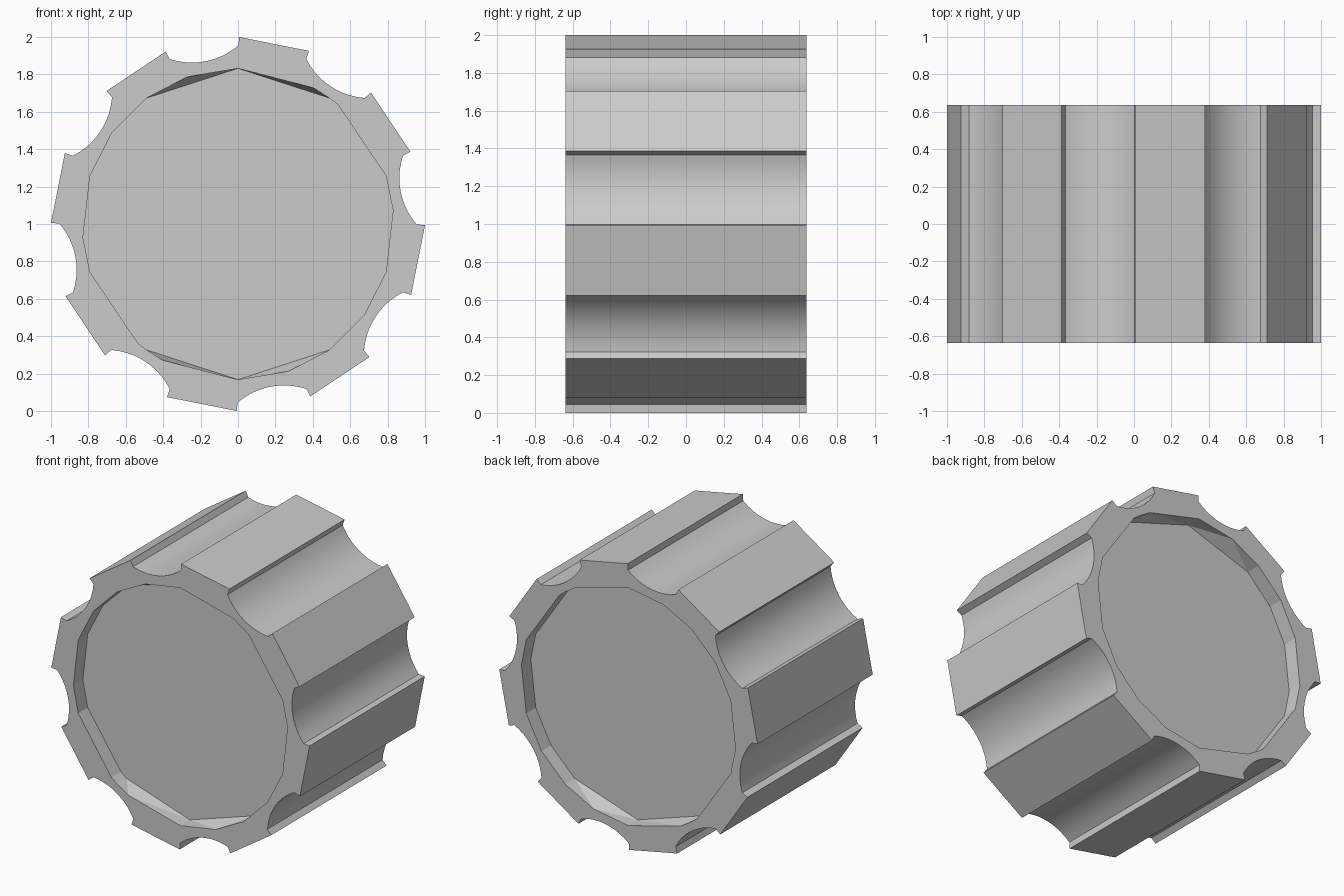
import bpy, bmesh
from math import sin, cos, radians, sqrt

if "Cube" in bpy.data.objects:
    bpy.data.objects.remove(bpy.data.objects["Cube"])

HALF = 0.637      # half length along y
DEPTH = 0.105     # recess depth at each end
CZ = 1.0          # height of the axis
SEG = 10          # segments per groove


def polar(r, deg):
    # clockwise angle from straight up, seen from the front
    return r * sin(radians(deg)), CZ + r * cos(radians(deg))


def groove(deg):
    # lip, shallow arc, lip : (radial, tangential) points turned to the groove angle
    half, low, R = 0.188, 0.887, 0.382
    pts = [(0.98, -0.2)]
    for i in range(SEG + 1):
        t = -half + 2 * half * i / SEG
        pts.append((low + R - sqrt(R * R - t * t), t))
    pts.append((0.98, 0.2))
    s, c = sin(radians(deg)), cos(radians(deg))
    return [(r * s + t * c, CZ + r * c - t * s) for r, t in pts]


# outer profile: eight grooves joined by flat lobes
profile, smooth = [], []
for k in range(8):
    profile += groove(-11.2 + 45 * k)
    smooth += [False] + [True] * SEG + [False, False]

# recess outline: (angle, also on the floor), half turn repeated
half_rim = [(0, 1), (29, 0), (36, 1), (40, 1), (72, 1), (85, 1),
            (108, 1), (126, 1), (144, 1), (161, 0)]
rim = half_rim + [(a + 180, f) for a, f in half_rim]

bm = bmesh.new()


def ring(points, y):
    return [bm.verts.new((x, y, z)) for x, z in points]


# fluted outside wall
ends = [ring(profile, -HALF), ring(profile, HALF)]
n = len(profile)
for i in range(n):
    j = (i + 1) % n
    f = bm.faces.new((ends[0][i], ends[0][j], ends[1][j], ends[1][i]))
    f.smooth = smooth[i]

# both ends: flat rim, recess wall, recess floor
for side, outer in zip((-1, 1), ends):
    inner = ring([polar(0.832, a) for a, _ in rim], side * HALF)
    floor = [bm.verts.new((v.co.x, side * (HALF - DEPTH), v.co.z)) if f else None
             for v, (_, f) in zip(inner, rim)]
    m = len(rim)
    for i in range(m):
        j, h = (i + 1) % m, i - 1
        if floor[i] and floor[j]:
            bm.faces.new((inner[i], inner[j], floor[j], floor[i]))
        elif floor[i]:
            bm.faces.new((inner[i], inner[j], floor[i]))
        else:
            bm.faces.new((floor[h], inner[i], floor[j]))
            bm.faces.new((inner[i], inner[j], floor[j]))
    bm.faces.new([v for v in floor if v])
    edges = []
    for loop in (outer, inner):
        for a, b in zip(loop, loop[1:] + loop[:1]):
            edges.append(bm.edges.get((a, b)) or bm.edges.new((a, b)))
    bmesh.ops.triangle_fill(bm, edges=edges, use_beauty=True, normal=(0, side, 0))

bmesh.ops.recalc_face_normals(bm, faces=bm.faces)
mesh = bpy.data.meshes.new("fluted_knob")
bm.to_mesh(mesh)
bm.free()
knob = bpy.data.objects.new("fluted_knob", mesh)
bpy.context.collection.objects.link(knob)
